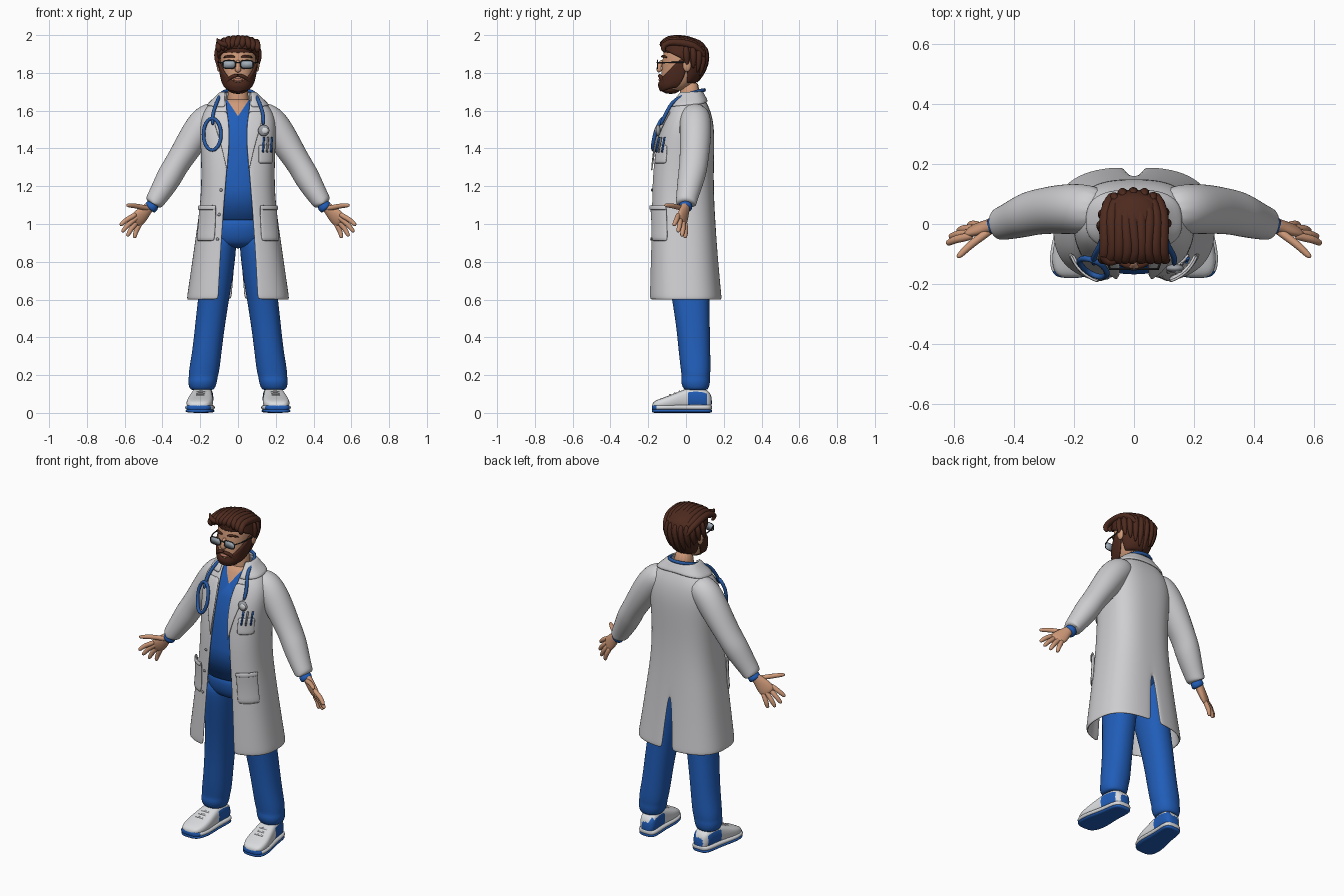
import bpy, bmesh, math, random
from math import sin, cos, pi, asin
from mathutils import Vector, Matrix

random.seed(4)
cube = bpy.data.objects.get("Cube")
if cube:
    bpy.data.objects.remove(cube, do_unlink=True)


def material(name, *rgb):
    m = bpy.data.materials.new(name)
    m.use_nodes = True
    m.diffuse_color = (*rgb, 1)
    bsdf = next(n for n in m.node_tree.nodes if n.type == 'BSDF_PRINCIPLED')
    bsdf.inputs["Base Color"].default_value = (*rgb, 1)
    return m


WHITE = material("coat white", .62, .62, .64)
BLUE = material("scrub blue", .015, .11, .48)
SKIN = material("skin", .62, .32, .19)
HAIR = material("hair brown", .075, .023, .013)
TUBE = material("tubing blue", .02, .10, .36)
LENS = material("lens grey", .36, .42, .48)
DARK = material("frame dark", .03, .03, .035)
METAL = material("metal grey", .32, .34, .37)
SHOE = material("shoe white", .70, .71, .73)
LIP = material("lip", .45, .17, .11)


# ---- mesh helpers ----
def make(name, verts, faces, mats, mirror=False, thick=0, sub=1, rule=None):
    mats = mats if isinstance(mats, tuple) else (mats,)
    mesh = bpy.data.meshes.new(name)
    mesh.from_pydata([tuple(v) for v in verts], [], faces)
    for m in mats:
        mesh.materials.append(m)
    if not thick:
        bm = bmesh.new()
        bm.from_mesh(mesh)
        bmesh.ops.recalc_face_normals(bm, faces=bm.faces)
        bm.to_mesh(mesh)
        bm.free()
    for p in mesh.polygons:
        p.use_smooth = True
        if rule:
            p.material_index = int(rule(p.center))
    ob = bpy.data.objects.new(name, mesh)
    bpy.context.collection.objects.link(ob)
    if mirror:
        ob.modifiers.new("mirror", 'MIRROR')
    if thick:
        s = ob.modifiers.new("thickness", 'SOLIDIFY')
        s.thickness, s.offset = thick, -1
    if sub:
        s = ob.modifiers.new("smooth", 'SUBSURF')
        s.levels = s.render_levels = sub
    return ob


def loft(name, rings, mats, closed=False, **kw):
    n, k = len(rings[0]), len(rings)
    faces = [(i * n + j, i * n + (j + 1) % n, (i + 1) % k * n + (j + 1) % n, (i + 1) % k * n + j)
             for i in range(k if closed else k - 1) for j in range(n)]
    if not closed:
        faces += [tuple(range(n)), tuple(range((k - 1) * n, k * n))]
    return make(name, [v for r in rings for v in r], faces, mats, **kw)


def ring(c, u, v, n=12, e=1.0):
    power = lambda t: math.copysign(abs(t) ** e, t)
    return [c + u * power(cos(t)) + v * power(sin(t)) for t in (2 * pi * i / n for i in range(n))]


def tube(name, path, mats, hint=(0, 1, 0), closed=False, n=8, **kw):
    """Sweep; each path entry is x, y, z, radius and an optional radius along the hint."""
    pts, k, rings = [Vector(p[:3]) for p in path], len(path), []
    for i, p in enumerate(path):
        a, b = (pts[i - 1], pts[(i + 1) % k]) if closed else (pts[max(i - 1, 0)], pts[min(i + 1, k - 1)])
        t = (b - a).normalized()
        u = t.cross(Vector(hint)).normalized()
        rings.append(ring(pts[i], u * p[3], t.cross(u) * p[-1], n))
    return loft(name, rings, mats, closed, **kw)


def patch(name, f, mats, nu=12, nv=6, thick=.01, **kw):
    verts = [f(i / nu, j / nv) for j in range(nv + 1) for i in range(nu + 1)]
    w = nu + 1
    faces = [(j * w + i, j * w + i + 1, (j + 1) * w + i + 1, (j + 1) * w + i)
             for j in range(nv) for i in range(nu)]
    return make(name, verts, faces, mats, thick=thick, **kw)


def ball(name, loc, size, mats, **kw):
    bm = bmesh.new()
    bmesh.ops.create_uvsphere(bm, u_segments=20, v_segments=12, radius=1,
                              matrix=Matrix.Translation(loc) @ Matrix.Diagonal((*size, 1)))
    verts, faces = [v.co.copy() for v in bm.verts], [[v.index for v in f.verts] for f in bm.faces]
    bm.free()
    return make(name, verts, faces, mats, sub=0, **kw)


# ---- body profiles: roundness, then rows of z, half width, front y, back y, extras ----
COAT = (.75, [(.60, .272, -.200, .192, .105, .034), (.63, .268, -.200, .188, .103, .031),
              (.80, .243, -.195, .172, .095, .018), (.95, .222, -.190, .160, .085, 0),
              (1.10, .200, -.187, .150, .075, 0), (1.25, .193, -.182, .146, .062, 0),
              (1.40, .198, -.165, .150, .050, 0), (1.50, .205, -.140, .150, .047, 0),
              (1.58, .195, -.105, .137, .055, 0), (1.63, .158, -.077, .116, .062, 0),
              (1.67, .115, -.052, .095, .065, 0), (1.70, .080, -.030, .078, .060, 0)])
TORSO = (.85, [(1.02, .165, -.165, .125), (1.2, .165, -.168, .125), (1.4, .168, -.145, .125),
               (1.5, .16, -.118, .125), (1.58, .13, -.083, .10), (1.63, .09, -.055, .08),
               (1.66, .06, -.035, .06)])
HEAD = (.9, [(1.70, .045, -.125, -.03), (1.73, .070, -.138, .03), (1.78, .085, -.132, .07),
             (1.84, .093, -.128, .09), (1.90, .098, -.122, .10), (1.95, .088, -.11, .085),
             (1.975, .06, -.08, .06)])


def row(prof, z):
    rows = prof[1]
    z = min(max(z, rows[0][0]), rows[-1][0])
    for a, b in zip(rows, rows[1:]):
        if z <= b[0]:
            t = (z - a[0]) / (b[0] - a[0])
            return [p + (q - p) * t for p, q in zip(a, b)][1:]


def pt(prof, phi, z, off=0):
    """Point on a profile surface; phi is 0 at the front and grows towards +x."""
    a, front, back = row(prof, z)[:3]
    s, c, e = sin(phi), cos(phi), prof[0]
    x = (a + off) * math.copysign(abs(s) ** e, s)
    y = (front + back) / 2 - ((back - front) / 2 + off) * math.copysign(abs(c) ** e, c)
    return Vector((x, y, z))


def angle(prof, x, z):
    return math.copysign(asin(min(1, abs(x) / row(prof, z)[0]) ** (1 / prof[0])), x)


def on_coat(x, z, off):
    return pt(COAT, angle(COAT, x, z), z, off)


# ---- scrubs: shirt with a V neck, trousers ----
rings = [[pt(TORSO, 2 * pi * i / 32, r[0]) for i in range(32)] for r in TORSO[1]]
shirt = loft("scrub_shirt", rings, (BLUE, SKIN), sub=0)
bm = bmesh.new()
bm.from_mesh(shirt.data)
for side in (-1, 1):
    bmesh.ops.bisect_plane(bm, geom=bm.verts[:] + bm.edges[:] + bm.faces[:],
                           plane_co=(0, 0, 1.57), plane_no=(-1.5 * side, 0, 1))
for f in bm.faces:
    c = f.calc_center_median()
    f.material_index = int(c.z > 1.57 + 1.5 * abs(c.x) and c.y < .02)
bm.to_mesh(shirt.data)
bm.free()


def stack(name, rows, mats, **kw):
    """Upright loft; rows are x, y, z, half width, half depth."""
    return loft(name, [ring(Vector(r[:3]), Vector((r[3], 0, 0)), Vector((0, r[4], 0)), 16, .9)
                       for r in rows], mats, **kw)


stack("trouser_hips", [(0, -.02, 1.05, .15, .13), (0, -.02, .98, .165, .137),
                       (0, -.01, .91, .165, .13), (0, 0, .87, .12, .10)], BLUE, sub=2)
stack("trouser_legs", [(.08, -.01, .97, .075, .12), (.095, -.005, .88, .088, .125),
                       (.108, .01, .75, .088, .115), (.13, .025, .60, .084, .10),
                       (.15, .038, .45, .08, .09), (.165, .045, .32, .079, .085),
                       (.18, .052, .22, .083, .08), (.184, .052, .19, .077, .075),
                       (.188, .05, .165, .079, .08), (.19, .053, .125, .068, .068),
                       (.19, .053, .12, .05, .05)], BLUE, mirror=True, sub=2)


# ---- lab coat: half shell with front opening and back vent, mirrored ----
def coat_half(u, v):
    z = COAT[1][round(v * (len(COAT[1]) - 1))][0]
    opening, vent = row(COAT, z)[3:]
    start, end = angle(COAT, opening, z), pi - angle(COAT, vent, z)
    return pt(COAT, start + (end - start) * u, z)


def lapel(u, v):
    z = 1.28 + .32 * v
    edge = row(COAT, z)[3]
    return on_coat(edge - .004 + u * .075 * min(1, v * 1.3), z, .010)


def collar(u, v):
    z = 1.705 - (.055 + .03 * (1 - u)) * (1 - v)
    start = angle(COAT, row(COAT, z)[3], z)
    return pt(COAT, start + (pi - start) * u, z, .012)


patch("coat_body", coat_half, WHITE, 18, len(COAT[1]) - 1, .014, mirror=True, sub=2)
patch("coat_lapels", lapel, WHITE, 4, 8, .008, mirror=True)
patch("coat_collar", collar, WHITE, 14, 3, .012, mirror=True)
patch("hip_pockets", lambda u, v: pt(COAT, .45 + .75 * u, .91 + .19 * v, .008 + .012 * v * v),
      WHITE, 8, 5, .012, mirror=True)
patch("pocket_hems", lambda u, v: pt(COAT, .44 + .77 * u, 1.075 + .025 * v, .023),
      WHITE, 8, 2, .008, mirror=True)
patch("chest_pocket", lambda u, v: on_coat(.105 + .075 * u, 1.32 + .1 * v, .009), WHITE, 5, 4, .01)
for z in (.92, 1.05, 1.18):
    ball("coat_button", on_coat(-row(COAT, z)[3] - .02, z, .004), (.008, .004, .008), METAL)
for i, m in enumerate((BLUE, METAL, BLUE)):
    x = .125 + .02 * i
    tube("pocket_pen", [(*on_coat(x, 1.38, .012), .005), (*on_coat(x + .004, 1.46, .014), .005)],
         m, sub=0)

# ---- sleeves, cuffs, hands ----
tube("coat_sleeves", [(.09, .045, 1.60, .065, .07), (.17, .05, 1.555, .09, .088),
                      (.24, .05, 1.45, .082, .085), (.29, .045, 1.37, .073, .08),
                      (.335, .038, 1.30, .068, .077), (.36, .03, 1.255, .071, .075),
                      (.40, .015, 1.185, .062, .066), (.435, .003, 1.13, .053, .058),
                      (.452, 0, 1.10, .05, .055), (.448, 0, 1.107, .035, .04)],
     WHITE, n=14, mirror=True, sub=2)
tube("shirt_cuffs", [(.44, 0, 1.115, .036), (.465, -.003, 1.083, .038), (.47, -.003, 1.077, .03)],
     BLUE, n=12, mirror=True)
across = (.04, -.03, .05)
tube("palms", [(.455, 0, 1.105, .026, .027), (.48, -.006, 1.08, .024, .03),
               (.508, -.014, 1.05, .022, .045), (.538, -.02, 1.018, .017, .045),
               (.548, -.022, 1.008, .01, .036)], SKIN, across, n=12, mirror=True, sub=2)
fingers = [("index", (.558, -.044, 1.04), (.625, -.065, .992)),
           ("middle", (.55, -.032, 1.022), (.615, -.042, .957)),
           ("ring", (.54, -.016, 1.003), (.588, -.022, .934)),
           ("little", (.524, -.004, .99), (.55, -.005, .925)),
           ("thumb", (.49, -.03, 1.085), (.59, -.112, 1.10))]
for name, a, b in fingers:
    a, b = Vector(a), Vector(b)
    back = a - (b - a) * .3
    bend = a.lerp(b, .5) + Vector((.004, .004, .004))
    tube(name + "_fingers", [(*back, .013), (*a, .015), (*bend, .0145), (*a.lerp(b, .88), .012),
                             (*b, .007)], SKIN, (.3, 1, .2), mirror=True, sub=2)

# ---- shoes: sole, midsole, upper, laces; toes turned out ----
STATIONS = [(-.18, .035, .05), (-.16, .062, .068), (-.11, .074, .085), (-.05, .068, .108),
            (.01, .058, .135), (.07, .056, .138), (.115, .052, .125), (.138, .032, .09)]


def shoe(name, mats, low, high, grow, rule=None):
    rings = []
    for y, w, h in STATIONS:
        top = high or h
        c = Vector((.192 - .1 * y, y * (1 + grow), (low + top) / 2))
        rings.append(ring(c, Vector((w + grow, 0, 0)), Vector((0, 0, (top - low) / 2)), 12, .6))
    loft(name, rings, mats, mirror=True, sub=2, rule=rule)


shoe("shoe_soles", BLUE, 0, .022, .006)
shoe("shoe_midsoles", (SHOE, BLUE), .012, .045, .008, lambda c: c.y < -.165)
shoe("shoe_uppers", (SHOE, BLUE), .02, None, 0,
     lambda c: c.y > .03 and .035 < c.z < .1 and abs(c.x - .19) > .03 or c.y > .137)
for y, z in ((-.085, .098), (-.06, .107), (-.035, .117)):
    tube("shoe_laces", [(.192 - .1 * y + s * .035, y, z - .012 * abs(s), .006) for s in (-1, 0, 1)],
         WHITE, mirror=True)

# ---- head, neck and face ----
loft("head", [[pt(HEAD, 2 * pi * i / 24, r[0]) for i in range(24)] for r in HEAD[1]], SKIN)
stack("neck", [(0, .02, 1.57, .07, .06), (0, .02, 1.64, .056, .054), (0, .02, 1.77, .054, .055)], SKIN)
ball("ears", (.101, .005, 1.84), (.012, .022, .034), SKIN, mirror=True)
tube("nose", [(0, -.125, 1.868, .01), (0, -.137, 1.845, .013), (0, -.146, 1.818, .02, .016),
              (0, -.135, 1.805, .015)], SKIN, sub=2)
ball("lips", (0, -.137, 1.763), (.026, .009, .008), LIP)
tube("eyebrows", [(.014, -.127, 1.883, .006), (.045, -.125, 1.893, .009), (.08, -.098, 1.88, .004)],
     HAIR, mirror=True)

# ---- beard and hair ----
tube("moustache", [(0, -.141, 1.787, .009), (.028, -.14, 1.784, .012), (.055, -.12, 1.762, .010),
                   (.06, -.115, 1.74, .007)], HAIR, mirror=True)


def beard(u, v):
    phi = 1.75 * u
    top = 1.750 + .125 * min(1, phi / 1.5) ** 1.5
    low = 1.70 + .03 * max(0, u - .4)
    return pt(HEAD, phi, low + (top - low) * v, .011)


def hair(u, v):
    c = cos(pi * u)
    low = 1.87 + (.06 * c if c > 0 else .13 * max(-1, 2 * c))
    return pt(HEAD, pi * u, low + (1.96 - low) * v, .02 - .008 * (1 - v))


patch("beard", beard, HAIR, 14, 6, .014, mirror=True)
ball("beard_chin", (0, -.082, 1.712), (.053, .05, .023), HAIR)
patch("hair_shell", hair, HAIR, 18, 6, .018, mirror=True)
ball("hair_crown", (0, -.008, 1.925), (.108, .116, .066), HAIR)
for i in range(9):
    x = (i - 4) * .023
    j, d = random.uniform(-.012, .012), 2.6 * x * x
    tube("hair_lock_top", [(x + j, -.108, 1.928 - d, .010), (x * 1.1 + j, -.13, 1.957 - d, .019),
                           (x * 1.1 - j, -.098, 1.985 - d + j / 3, .02),
                           (x * 1.05, -.03, 1.983 - d, .022),
                           (x + j, .04, 1.972 - d, .022), (x * .9 - j, .09, 1.93 - d, .018),
                           (x * .8, .10, 1.88, .006)], HAIR, (1, 0, .1))
for i in range(11):
    phi = pi + (i - 5) * .3
    low = 1.75 + .035 * abs(i - 5) / 2 + random.uniform(-.01, .01)
    tube("hair_lock_back", [(*pt(HEAD, phi + .12 * t * t, 1.945 + (low - 1.945) * t, .014), r)
                            for t, r in ((0, .012), (.3, .02), (.65, .018), (1, .005))],
         HAIR, (cos(phi), sin(phi), 0))
tube("hair_quiff", [(-.04, -.11, 1.945, .014), (-.08, -.13, 1.95, .018), (-.105, -.12, 1.965, .012),
                    (-.112, -.11, 1.985, .003)], HAIR, (0, 1, .2))

# ---- glasses ----
lens = ring(Vector((.047, -.15, 1.845)), Vector((.034, 0, 0)), Vector((0, 0, .022)), 16, .6)
tube("glasses_rims", [(*p, .003) for p in lens], DARK, closed=True, n=6, mirror=True, sub=0)
loft("glasses_lenses", [lens, [p + Vector((0, .003, 0)) for p in lens]], LENS, mirror=True, sub=0)
tube("glasses_bridge", [(-.014, -.15, 1.852, .003), (0, -.153, 1.856, .003), (.014, -.15, 1.852, .003)],
     DARK, sub=0)
tube("glasses_temples", [(.08, -.15, 1.853, .0035), (.099, -.10, 1.855, .0035),
                         (.108, 0, 1.857, .0035)], DARK, (0, 0, 1), mirror=True, sub=0)

# ---- stethoscope ----
front = [on_coat(x, z, .022) for x, z in ((.12, 1.52), (.123, 1.57), (.108, 1.62), (.09, 1.66))]
half = front + [Vector(p) for p in ((.088, .03, 1.695), (.06, .085, 1.708))]
neck_path = half + [Vector((0, .102, 1.71))] + [Vector((-p.x, p.y, p.z)) for p in reversed(half)]
tube("stethoscope_tube", [(*p, .0105) for p in neck_path], TUBE, (0, -.7, .7))
loop = [on_coat(-.122 + .042 * cos(t), 1.475 + .085 * sin(t), .024)
        for t in (2 * pi * i / 20 for i in range(20))]
tube("stethoscope_loop", [(*p, .0105) for p in loop], TUBE, closed=True)
ball("stethoscope_disc", on_coat(.122, 1.495, .024), (.03, .014, .03), METAL)
ball("stethoscope_disc_face", on_coat(.122, 1.495, .034), (.018, .008, .018), SHOE)
